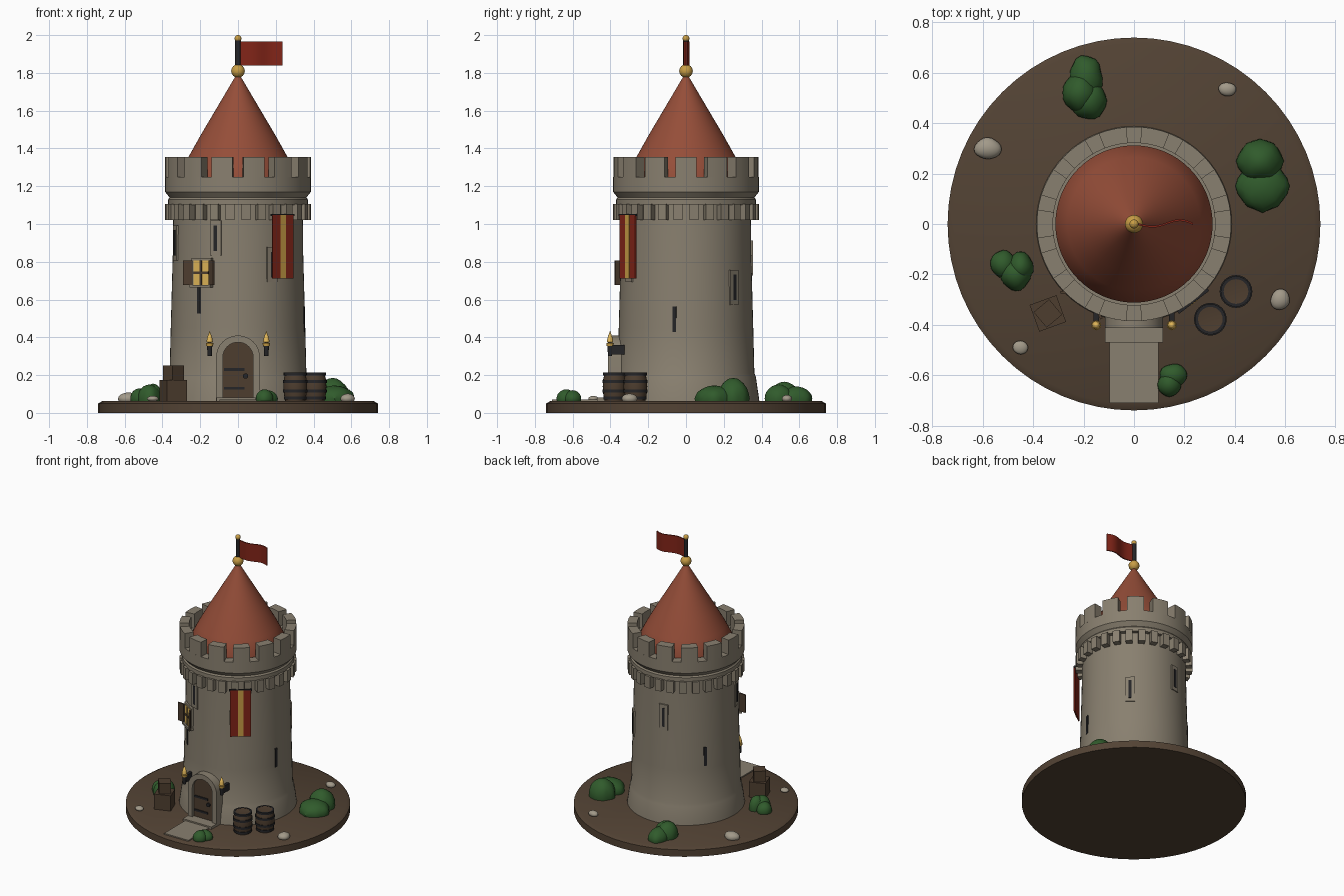
import bpy, bmesh, math, random
from math import sin, cos, pi, radians
from mathutils import Matrix, Vector

if "Cube" in bpy.data.objects:
    bpy.data.objects.remove(bpy.data.objects["Cube"])

random.seed(4)


def mat(name, r, g, b):
    m = bpy.data.materials.new(name)
    m.diffuse_color = (r, g, b, 1)
    m.use_nodes = True
    m.node_tree.nodes["Principled BSDF"].inputs["Base Color"].default_value = m.diffuse_color
    return m


STONE = mat("stone", .25, .215, .16)
ROOF = mat("roof_tile", .30, .075, .04)
RED = mat("banner_red", .22, .018, .009)
GOLD = mat("gold", .58, .34, .06)
IRON = mat("iron", .018, .018, .02)
WOOD = mat("wood", .075, .047, .028)
EARTH = mat("earth", .085, .055, .034)
LEAF = mat("leaf", .03, .105, .025)
ROCK = mat("pale_rock", .36, .32, .25)
GLOW = mat("window_glow", .75, .47, .10)


def finish(name, bm, *mats):
    bmesh.ops.recalc_face_normals(bm, faces=bm.faces[:])
    me = bpy.data.meshes.new(name)
    bm.to_mesh(me)
    bm.free()
    ob = bpy.data.objects.new(name, me)
    bpy.context.collection.objects.link(ob)
    for m in mats:
        me.materials.append(m)
    return ob


def polar(az, r, z, t=0):
    """Frame on the wall: azimuth from the front towards +x, local -y points outward."""
    return Matrix.Rotation(radians(az), 4, 'Z') @ Matrix.Translation((t, -r, z))


def add_box(bm, size, m):
    bmesh.ops.create_cube(bm, size=1, matrix=m @ Matrix.Diagonal((*size, 1)))


def box(name, size, m, material):
    bm = bmesh.new()
    add_box(bm, size, m)
    return finish(name, bm, material)


def lathe(name, profile, material, n=64, at=(0, 0, 0)):
    bm = bmesh.new()
    rings = []
    for r, z in profile:
        k = 1 if r == 0 else n
        rings.append([bm.verts.new((at[0] + r * cos(2 * pi * i / n), at[1] + r * sin(2 * pi * i / n), at[2] + z))
                      for i in range(k)])
    for a, b in zip(rings, rings[1:]):
        for i in range(n):
            j = (i + 1) % n
            q = [a[i % len(a)], a[j % len(a)], b[j % len(b)], b[i % len(b)]]
            bm.faces.new(list(dict.fromkeys(q)))
    return finish(name, bm, material)


def arc_block(bm, r0, r1, z0, z1, az, half, steps=3):
    rows = []
    for i in range(steps + 1):
        a = radians(az - half + 2 * half * i / steps)
        rows.append([bm.verts.new((r * sin(a), -r * cos(a), z)) for r, z in ((r0, z0), (r1, z0), (r1, z1), (r0, z1))])
    for a, b in zip(rows, rows[1:]):
        for i in range(4):
            bm.faces.new((a[i], a[(i + 1) % 4], b[(i + 1) % 4], b[i]))
    bm.faces.new(rows[0])
    bm.faces.new(rows[-1])


def ball(name, r, at, material):
    bm = bmesh.new()
    bmesh.ops.create_uvsphere(bm, u_segments=20, v_segments=12, radius=r, matrix=Matrix.Translation(at))
    return finish(name, bm, material)


# Ground disc, path and doorstep
lathe("ground_disc", [(0, 0), (.74, 0), (.74, .05), (.715, .064), (0, .064)], EARTH)
box("path", (.194, .30, .012), Matrix.Translation((0, -.56, .066)), STONE)
box("doorstep", (.23, .10, .03), Matrix.Translation((0, -.42, .067)), STONE)

# Tower shaft with flared foot, gallery ring and parapet
lathe("tower_shaft", [(0, .05), (.39, .05), (.386, .08), (.370, .19), (.362, .21), (.356, .45), (.345, .85),
                      (.343, 1.10), (.37, 1.10), (.37, 1.13), (.362, 1.14), (.386, 1.17), (.386, 1.25),
                      (.322, 1.25), (.322, 1.19), (0, 1.19)], STONE)
bm = bmesh.new()
for i in range(14):
    arc_block(bm, .322, .386, 1.245, 1.355, (i + .5) * 360 / 14, 8.4)
finish("merlons", bm, STONE)
bm = bmesh.new()
for i in range(28):
    arc_block(bm, .33, .386, 1.02, 1.105, (i + .5) * 360 / 28, 3.5, 1)
finish("corbels", bm, STONE)

# Roof, finial and flag
lathe("roof", [(0, 1.22), (.31, 1.22), (.312, 1.255), (.265, 1.35), (.195, 1.475), (.115, 1.61), (.05, 1.72),
               (.012, 1.785), (0, 1.79)], ROOF)
ball("finial_ball", .036, (0, 0, 1.81), GOLD)
lathe("flag_pole", [(0, 1.80), (.015, 1.80), (.015, 1.975), (0, 1.975)], IRON, 16)
ball("pole_tip", .018, (0, 0, 1.982), GOLD)
bm = bmesh.new()
cols = []
for i in range(17):
    u = i / 16
    y = -.018 * sin(u * 2 * pi) * (.4 + .6 * u)
    cols.append([bm.verts.new((.012 + .223 * u, y + d, z)) for d, z in
                 ((-.004, 1.838), (.004, 1.838), (.004, 1.965), (-.004, 1.965))])
for a, b in zip(cols, cols[1:]):
    for i in range(4):
        bm.faces.new((a[i], a[(i + 1) % 4], b[(i + 1) % 4], b[i]))
bm.faces.new(cols[0])
bm.faces.new(cols[-1])
finish("flag", bm, RED)


# Arched doorway
def arch(r):
    pts = [(r, .064)] + [(r * cos(pi * i / 16), .294 + r * sin(pi * i / 16)) for i in range(17)]
    return pts + [(-r, .064)]


def extrude_y(name, polys, y0, y1, material):
    bm = bmesh.new()
    for p in polys:
        f = bm.faces.new([bm.verts.new((x, y0, z)) for x, z in p])
        new = bmesh.ops.extrude_face_region(bm, geom=[f])["geom"]
        bmesh.ops.translate(bm, vec=(0, y1 - y0, 0), verts=[v for v in new if isinstance(v, bmesh.types.BMVert)])
    bmesh.ops.remove_doubles(bm, verts=bm.verts[:], dist=1e-5)
    return finish(name, bm, material)


extrude_y("door_arch", [arch(.116) + arch(.08)[::-1]], -.30, -.412, STONE)
extrude_y("door", [arch(.081)], -.31, -.393, WOOD)
for z in (.13, .23):
    box("door_strap", (.11, .008, .014), Matrix.Translation((-.02, -.395, z)), IRON)
bm = bmesh.new()
bmesh.ops.create_cone(bm, cap_ends=True, segments=16, radius1=.014, radius2=.014, depth=.012,
                      matrix=Matrix.Translation((.04, -.398, .195)) @ Matrix.Rotation(pi / 2, 4, 'X'))
finish("door_handle", bm, IRON)

# Torches either side of the door
for x in (-.15, .15):
    box("torch_bracket", (.022, .07, .05), Matrix.Translation((x, -.36, .335)), IRON)
    lathe("torch_cup", [(0, .30), (.011, .30), (.014, .355), (0, .355)], IRON, 12, (x, -.402, 0))
    lathe("torch_rim", [(0, .355), (.018, .355), (.02, .37), (0, .37)], GOLD, 12, (x, -.402, 0))
    lathe("torch_flame", [(0, .368), (.017, .375), (.014, .395), (0, .435)], GLOW, 12, (x, -.402, 0))

# Arrow slits: azimuth, height, wall radius, framed or plain
for az, z, r, framed in ((-20, .925, .344, 1), (-72, .90, .344, 1), (136, .665, .350, 1), (190, .82, .346, 1),
                         (31, .785, .346, 1), (-36, .595, .352, 0), (80, .495, .355, 0), (236, .54, .354, 0)):
    if framed:
        box("slit_frame", (.062, .05, .185), polar(az, r - .017, z), STONE)
    box("arrow_slit", (.02, .03, .135), polar(az, r - (.004 if framed else .011), z), IRON)

# Lit window with cross bars and open shutters
W = -33
box("window_frame", (.125, .05, .155), polar(W, .332, .743), STONE)
box("window_pane", (.092, .008, .13), polar(W, .356, .742), GLOW)
box("window_bar_upright", (.012, .008, .13), polar(W, .360, .742), WOOD)
box("window_bar_cross", (.092, .008, .012), polar(W, .360, .742), WOOD)
box("window_sill", (.13, .03, .014), polar(W, .358, .67), STONE)
for s in (-1, 1):
    hinge = polar(W, .362, .743, s * .052) @ Matrix.Rotation(radians(-28 * s), 4, 'Z')
    box("shutter", (.05, .01, .13), hinge @ Matrix.Translation((s * .026, 0, 0)), WOOD)

# Hanging banner with gold stripe
B = 37.5
box("banner", (.138, .008, .335), polar(B, .388, .88), RED)
box("banner_stripe", (.036, .006, .335), polar(B, .391, .88), GOLD)
box("banner_rod", (.15, .012, .012), polar(B, .386, 1.048), IRON)

# Barrels with iron hoops
for x, y in ((.405, -.268), (.303, -.378)):
    lathe("barrel", [(0, .06), (.052, .06), (.060, .10), (.063, .14), (.060, .18), (.052, .212), (0, .205)],
          WOOD, 24, (x, y, 0))
    for z, r in ((.078, .060), (.115, .065), (.165, .065), (.205, .061)):
        lathe("barrel_hoop", [(r - .012, z - .008), (r, z - .008), (r, z + .008), (r - .012, z + .008),
                              (r - .012, z - .008)], IRON, 24, (x, y, 0))

# Stacked crates
for s, z, a in ((.113, .118, 20), (.08, .213, 40)):
    box("crate", (s, s, s if s > .1 else .077),
        Matrix.Translation((-.342, -.355, z)) @ Matrix.Rotation(radians(a), 4, 'Z'), WOOD)


# Bushes and rocks: squashed, slightly uneven balls
def lumps(name, blobs, material, wobble):
    bm = bmesh.new()
    for x, y, rx, ry, top in blobs:
        m = Matrix.Translation((x, y, .075)) @ Matrix.Diagonal((rx, ry, top - .075, 1))
        vs = bmesh.ops.create_icosphere(bm, subdivisions=3, radius=1, matrix=m)["verts"]
        ph = random.random() * 6
        for v in vs:
            k = 1 + wobble * sin(70 * v.co.x + ph) * cos(60 * v.co.y + ph)
            v.co.x, v.co.y = x + (v.co.x - x) * k, y + (v.co.y - y) * k
            v.co.z = max(v.co.z, .055)
    return finish(name, bm, material)


lumps("bush_back", [(-.19, .58, .065, .09, .14), (-.215, .52, .07, .08, .165), (-.18, .49, .07, .075, .15)], LEAF, .06)
lumps("bush_right", [(.50, .25, .09, .085, .185), (.51, .15, .105, .10, .145)], LEAF, .06)
lumps("bush_left", [(-.52, -.16, .05, .055, .13), (-.47, -.20, .06, .065, .15), (-.45, -.17, .05, .06, .155)], LEAF, .06)
lumps("bush_front", [(.155, -.60, .055, .045, .12), (.14, -.635, .045, .05, .125)], LEAF, .06)
for x, y, rx, ry, top in ((.37, .535, .036, .027, .095), (-.58, .30, .053, .042, .108),
                          (.58, -.30, .038, .042, .102), (-.45, -.49, .03, .027, .09)):
    lumps("rock", [(x, y, rx, ry, top)], ROCK, .06)

# Smooth shading with sharp edges kept
for ob in bpy.context.scene.objects:
    ob.select_set(True)
    bpy.context.view_layer.objects.active = ob
bpy.ops.object.shade_smooth_by_angle(angle=radians(30))
